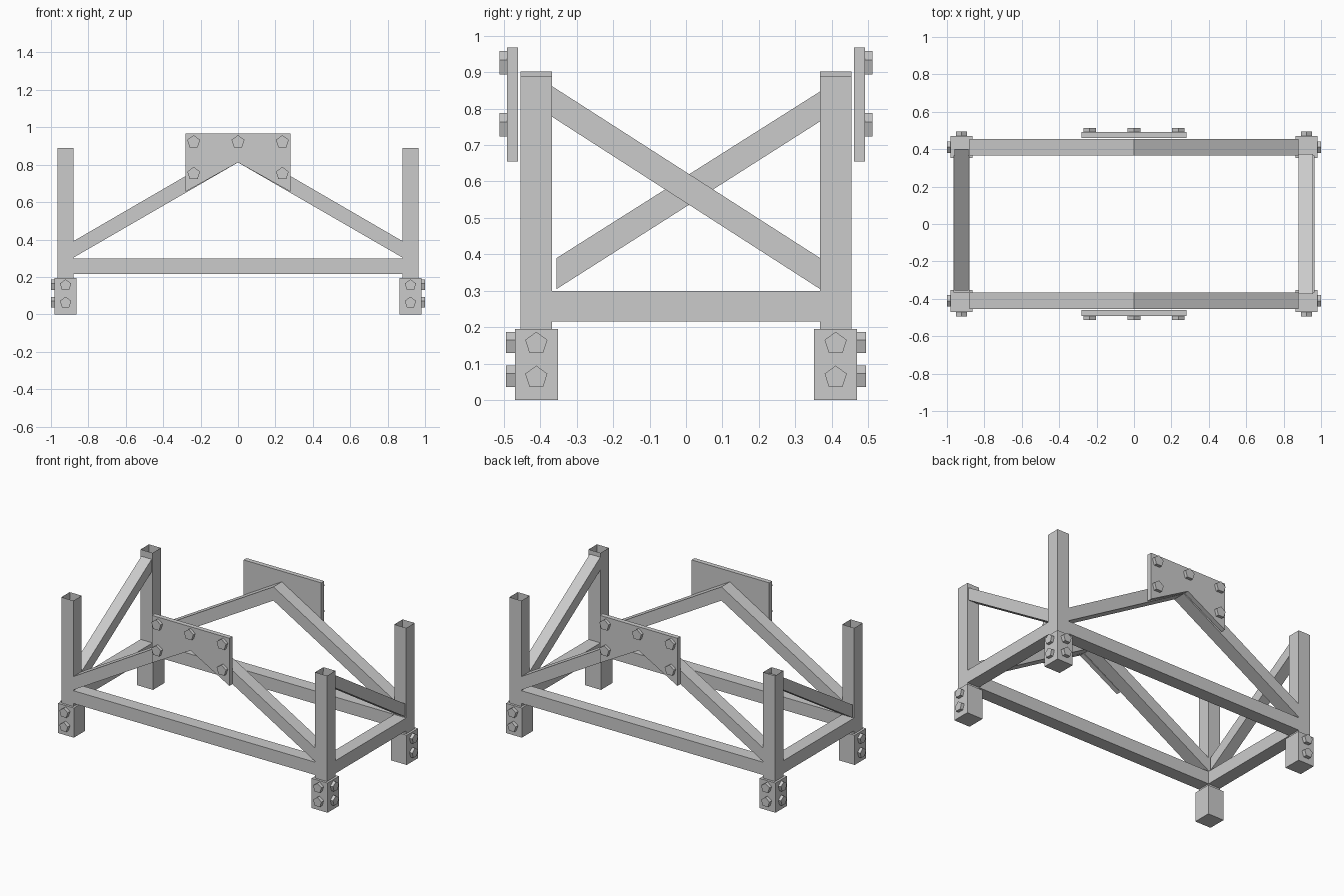
import bpy, math
from mathutils import Vector

if "Cube" in bpy.data.objects:
    bpy.data.objects.remove(bpy.data.objects["Cube"])

PX, PY, W = 0.922, 0.411, 0.0435   # post centre and half width of the tubing


def make(name, verts, faces):
    me = bpy.data.meshes.new(name)
    me.from_pydata([tuple(v) for v in verts], [], faces)
    me.update()
    ob = bpy.data.objects.new(name, me)
    bpy.context.scene.collection.objects.link(ob)
    return ob


def prism(name, profile, place, a, b, cap_end=True):
    """Extrude a closed 2D profile from a to b; place(u, v, d) maps it to 3D."""
    n = len(profile)
    verts = [Vector(place(u, v, d)) for d in (a, b) for u, v in profile]
    faces = [tuple(range(n))[::-1]]
    if cap_end:
        faces.append(tuple(range(n, 2 * n)))
    faces += [(i, (i + 1) % n, n + (i + 1) % n, n + i) for i in range(n)]
    # keep normals outward whatever the handedness of the mapping
    area = sum(profile[i][0] * profile[(i + 1) % n][1] - profile[(i + 1) % n][0] * profile[i][1]
               for i in range(n))
    eu = Vector(place(1, 0, 0)) - Vector(place(0, 0, 0))
    ev = Vector(place(0, 1, 0)) - Vector(place(0, 0, 0))
    ed = Vector(place(0, 0, 1)) - Vector(place(0, 0, 0))
    if eu.cross(ev).dot(ed) * area * (b - a) < 0:
        faces = [f[::-1] for f in faces]
    return make(name, verts, faces)


def along_x(u, v, d): return (d, u, v)
def along_y(u, v, d): return (u, d, v)
def along_z(u, v, d): return (u, v, d)


def rect(cx, cy, hx, hy):
    return [(cx - hx, cy - hy), (cx + hx, cy - hy), (cx + hx, cy + hy), (cx - hx, cy + hy)]


def bolt(name, place, u, v, a, b, r):
    """Five-sided bolt head."""
    pts = [(u + r * math.cos(math.pi / 2 + i * math.tau / 5),
            v + r * math.sin(math.pi / 2 + i * math.tau / 5)) for i in range(5)]
    prism(name, pts, place, a, b)


# corner posts (open-topped tubes), feet and foot bolts
for sx in (-1, 1):
    for sy in (-1, 1):
        x, y = sx * PX, sy * PY
        prism("post", rect(x, y, W, W), along_z, 0.15, 0.89, cap_end=False)
        prism("foot", rect(x, y, 0.058, 0.059), along_z, 0.0, 0.195)
        for z in (0.062, 0.155):
            bolt("foot_bolt_side", along_x, y, z, sx * 0.975, sx * 1.0, 0.032)
            bolt("foot_bolt_front", along_y, x, z, sy * 0.465, sy * 0.494, 0.032)

# front and back: rail, roof-shaped brace, gusset plate with bolts
E = PX - W
brace = [(-E, 0.304), (0, 0.812), (E, 0.304), (E, 0.392), (0, 0.902), (-E, 0.392)]
plate = [(-0.282, 0.655), (0, 0.812), (0.282, 0.655), (0.282, 0.968), (-0.282, 0.968)]
for s in (-1, 1):
    prism("long_rail", rect(s * PY, 0.257, W, 0.042), along_x, -E, E)
    prism("roof_brace", brace, along_y, s * (PY - W), s * (PY + W))
    prism("gusset_plate", plate, along_y, s * 0.461, s * 0.492)
    for x, z in ((-0.237, 0.922), (0, 0.922), (0.237, 0.922), (-0.237, 0.752), (0.237, 0.752)):
        bolt("plate_bolt", along_y, x, z, s * 0.488, s * 0.512, 0.036)

# ends: rail and one diagonal each, sloping opposite ways
for s in (-1, 1):
    prism("short_rail", rect(s * PX, 0.257, W, 0.042), along_y, -PY + W, PY - W)
right_diag = [(-0.375, 0.782), (0.375, 0.3), (0.375, 0.385), (-0.375, 0.866)]
left_diag = [(-0.356, 0.304), (0.4, 0.785), (0.4, 0.867), (-0.356, 0.389)]
prism("end_brace_right", right_diag, along_x, 0.88, 0.957)
prism("end_brace_left", left_diag, along_x, -0.96, -0.885)
